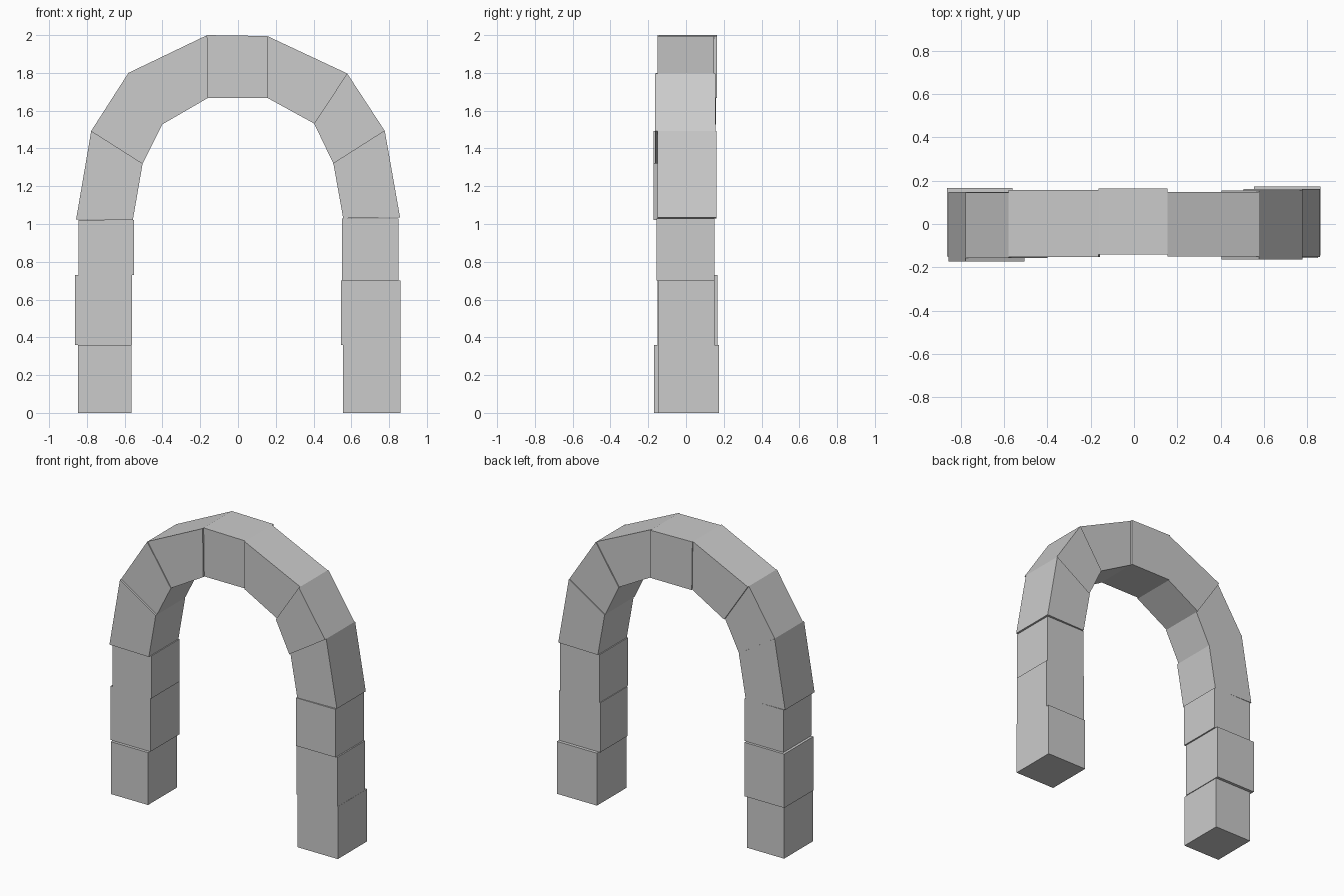
import bpy
import bmesh

if "Cube" in bpy.data.objects:
    bpy.data.objects.remove(bpy.data.objects["Cube"])


def stone(name, profile, y0, y1):
    """Extrude an x-z outline from y0 to y1 as one closed stone."""
    bm = bmesh.new()
    face = bm.faces.new([bm.verts.new((x, y0, z)) for x, z in profile])
    ext = bmesh.ops.extrude_face_region(bm, geom=[face])
    verts = [g for g in ext["geom"] if isinstance(g, bmesh.types.BMVert)]
    bmesh.ops.translate(bm, verts=verts, vec=(0, y1 - y0, 0))
    bmesh.ops.recalc_face_normals(bm, faces=bm.faces)
    mesh = bpy.data.meshes.new(name)
    bm.to_mesh(mesh)
    bm.free()
    obj = bpy.data.objects.new(name, mesh)
    bpy.context.collection.objects.link(obj)


# Pier blocks: x0, x1, z0, z1, y0, y1
piers = {
    "left": [(-0.848, -0.565, 0, 0.36, -0.17, 0.146),
             (-0.863, -0.56, 0.36, 0.73, -0.15, 0.166),
             (-0.845, -0.55, 0.73, 1.022, -0.156, 0.148)],
    "right": [(0.555, 0.86, 0, 0.36, -0.145, 0.174),
              (0.545, 0.859, 0.36, 0.70, -0.145, 0.152),
              (0.55, 0.85, 0.70, 1.03, -0.156, 0.152)],
}
for side, blocks in piers.items():
    for i, (x0, x1, z0, z1, y0, y1) in enumerate(blocks, 1):
        stone(f"{side}_pier_block_{i}",
              [(x0, z0), (x1, z0), (x1, z1), (x0, z1)], y0, y1)

# Arch joints from left springing to right springing: outer and inner point
joints = [((-0.857, 1.025), (-0.557, 1.02)),
          ((-0.777, 1.493), (-0.505, 1.32)),
          ((-0.58, 1.80), (-0.40, 1.528)),
          ((-0.163, 2.0), (-0.158, 1.668)),
          ((0.155, 1.995), (0.155, 1.668)),
          ((0.578, 1.797), (0.403, 1.532)),
          ((0.777, 1.493), (0.505, 1.32)),
          ((0.858, 1.035), (0.557, 1.03))]
# Front and back depth of each wedge stone
depths = [(-0.172, 0.148), (-0.158, 0.146), (-0.152, 0.158), (-0.14, 0.164),
          (-0.15, 0.148), (-0.165, 0.155), (-0.152, 0.162)]
names = ["left_wedge_1", "left_wedge_2", "left_wedge_3", "keystone",
         "right_wedge_3", "right_wedge_2", "right_wedge_1"]
for name, (oa, ia), (ob, ib), (y0, y1) in zip(names, joints, joints[1:], depths):
    stone(name, [oa, ob, ib, ia], y0, y1)
